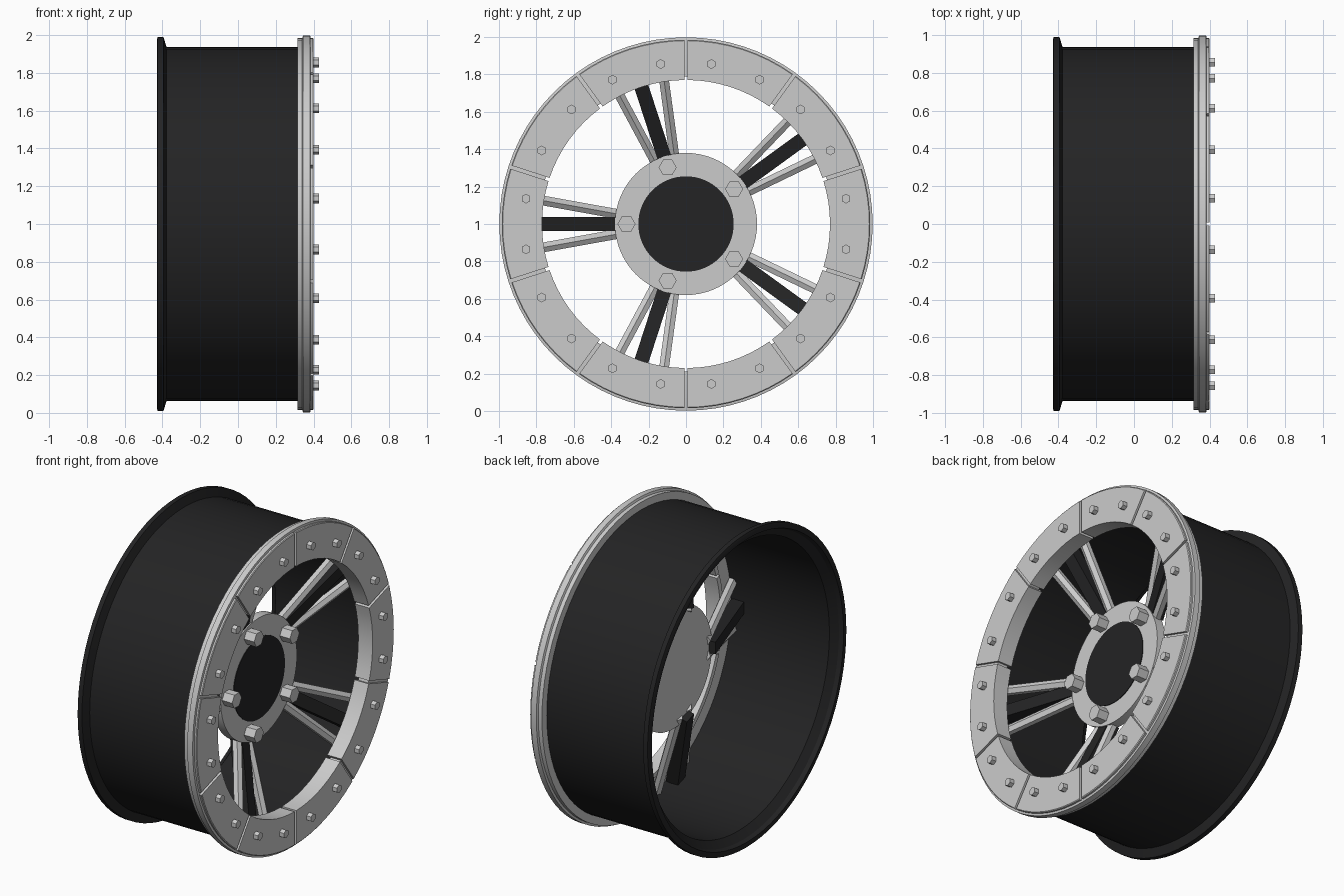
import bpy, math
from mathutils import Vector, Matrix

if "Cube" in bpy.data.objects:
    bpy.data.objects.remove(bpy.data.objects["Cube"])

CZ = 1.0  # axle height, the axle runs along x


def material(name, v):
    m = bpy.data.materials.new(name)
    m.diffuse_color = (v, v, v * 1.05, 1)
    m.use_nodes = True
    m.node_tree.nodes["Principled BSDF"].inputs["Base Color"].default_value = m.diffuse_color
    return m


BLACK = material("black", 0.017)


def make(name, verts, faces, mat=None, smooth=False):
    me = bpy.data.meshes.new(name)
    me.from_pydata(verts, [], faces)
    ob = bpy.data.objects.new(name, me)
    bpy.context.collection.objects.link(ob)
    if mat:
        me.materials.append(mat)
    bpy.ops.object.select_all(action='DESELECT')
    bpy.context.view_layer.objects.active = ob
    ob.select_set(True)
    bpy.ops.object.mode_set(mode='EDIT')
    bpy.ops.mesh.select_all(action='SELECT')
    bpy.ops.mesh.normals_make_consistent(inside=False)
    bpy.ops.object.mode_set(mode='OBJECT')
    if smooth:
        bpy.ops.object.shade_smooth_by_angle(angle=math.radians(30))
    return ob


def polar(x, r, a):
    return Vector((x, r * math.cos(a), CZ + r * math.sin(a)))


def revolve(name, profile, a0=0, a1=2 * math.pi, steps=80, gap=0, mat=None):
    """Turn a closed (x, r) profile round the axle; gap trims both ends of an arc."""
    full = a1 - a0 > 6.28
    n, rings = len(profile), steps if full else steps + 1
    verts = []
    for i in range(rings):
        for x, r in profile:
            d = math.asin(gap / 2 / r)
            verts.append(polar(x, r, a0 + d + (a1 - a0 - 2 * d) * i / steps))
    faces = []
    for i in range(steps):
        j = (i + 1) % rings
        for k in range(n):
            l = (k + 1) % n
            faces.append((i * n + k, i * n + l, j * n + l, j * n + k))
    if not full:
        faces += [tuple(range(n)), tuple(range((rings - 1) * n, rings * n))]
    return make(name, verts, faces, mat, True)


def prism(name, p, q, sides, ru, rv, turn=0, mat=None, smooth=False):
    """Straight bar from p to q; ru across the wheel face, rv along the axle."""
    d = (q - p).normalized()
    u = d.cross(Vector((1, 0, 0)))
    u = u.normalized() if u.length > 0.01 else Vector((0, 1, 0))
    v = d.cross(u)
    verts = []
    for c in (p, q):
        for k in range(sides):
            a = turn + 2 * math.pi * k / sides
            verts.append(c + u * ru * math.cos(a) + v * rv * math.sin(a))
    faces = [(k, (k + 1) % sides, sides + (k + 1) % sides, sides + k) for k in range(sides)]
    faces += [tuple(range(sides)), tuple(range(sides, 2 * sides))]
    return make(name, verts, faces, mat, smooth)


# barrel with flared back lip
revolve("barrel", [(-0.43, 0.975), (-0.425, 0.99), (-0.395, 0.99), (-0.378, 0.937),
                   (0.325, 0.937), (0.325, 0.90), (-0.37, 0.90), (-0.405, 0.945), (-0.43, 0.955)],
        mat=BLACK)

# stepped ring behind the face segments
revolve("base_ring", [(0.315, 0.79), (0.315, 0.985), (0.34, 0.985), (0.345, 0.998),
                      (0.382, 0.998), (0.385, 0.985), (0.385, 0.79)])

# ten face segments, each with two bolts
for i in range(10):
    a = math.radians(18 + 36 * i)
    revolve("face_segment", [(0.30, 0.77), (0.40, 0.77), (0.40, 0.98), (0.396, 0.985),
                             (0.383, 0.985), (0.383, 0.80), (0.30, 0.80)],
            a, a + math.radians(36), 8, 0.018)
    for t in (9, 27):
        b = a + math.radians(t)
        prism("ring_bolt", polar(0.395, 0.866, b), polar(0.43, 0.866, b), 6, 0.026, 0.026, math.pi / 6)

# hub and centre cap
prism("hub", Vector((0.085, 0, CZ)), Vector((0.145, 0, CZ)), 64, 0.38, 0.38, smooth=True)
prism("centre_cap", Vector((0.12, 0, CZ)), Vector((0.149, 0, CZ)), 64, 0.255, 0.255, mat=BLACK, smooth=True)

# five spoke groups with lug bolts
for i in range(5):
    a = math.radians(36 + 72 * i)
    tang = Vector((0, -math.sin(a), math.cos(a)))
    for s in (-1, 1):
        prism("spoke", polar(0.095, 0.33, a) + tang * s * 0.047,
              polar(0.30, 0.89, a) + tang * s * 0.148, 6, 0.03, 0.03, math.pi / 6)
    prism("black_spoke", polar(0.085, 0.35, a), polar(0.27, 0.905, a), 4,
          0.038 * math.sqrt(2), 0.04 * math.sqrt(2), math.pi / 4, BLACK)
    prism("lug_bolt", polar(0.14, 0.318, a), polar(0.215, 0.318, a), 6, 0.048, 0.048)
